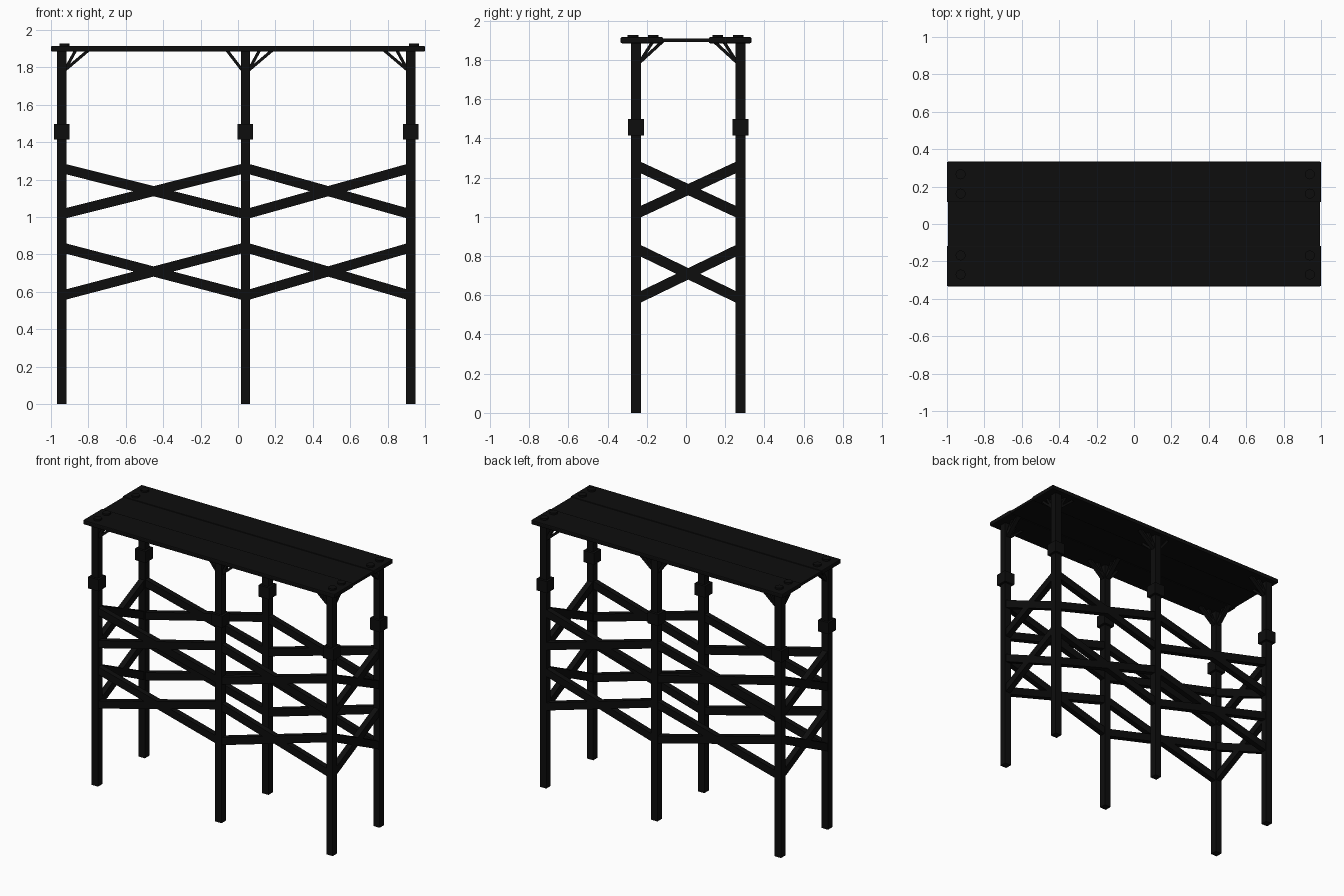
import bpy, math
from mathutils import Vector

cube = bpy.data.objects.get("Cube")
if cube:
    bpy.data.objects.remove(cube, do_unlink=True)

black = bpy.data.materials.new("black_timber")
black.use_nodes = True
black.diffuse_color = (0.004, 0.004, 0.004, 1)
black.node_tree.nodes["Principled BSDF"].inputs["Base Color"].default_value = black.diffuse_color

POSTS_X = (-0.943, 0.04, 0.924)
POSTS_Y = (-0.255, 0.278)
POST = 0.05


def box(name, centre, size, bevel=0):
    bpy.ops.mesh.primitive_cube_add(size=1, location=centre)
    ob = bpy.context.object
    ob.name = name
    ob.scale = size
    bpy.ops.object.transform_apply(location=False, rotation=False, scale=True)
    ob.data.materials.append(black)
    if bevel:
        mod = ob.modifiers.new("edge", "BEVEL")
        mod.width = bevel
        mod.segments = 2
    return ob


def beam(name, start, end, depth, height):
    """Straight timber between two points, with its height kept upright."""
    a, b = Vector(start), Vector(end)
    d = b - a
    ob = box(name, (a + b) / 2, (d.length, depth, height))
    pitch = -math.atan2(d.z, math.hypot(d.x, d.y))
    ob.rotation_euler = (0, pitch, math.atan2(d.y, d.x))
    return ob


def cross(name, p, q):
    """Two crossed braces at each of two levels between two posts."""
    for low, high in ((0.58, 0.838), (1.015, 1.262)):
        beam(name, (*p, low), (*q, high), 0.04, 0.053)
        beam(name, (*p, high), (*q, low), 0.04, 0.053)


def knee(name, x, y, dx, dy, reach):
    """Small strut from the post up to the deck."""
    edge = POST / 2 - 0.008
    beam(name, (x + dx * edge, y + dy * edge, 1.785),
         (x + dx * (edge + reach), y + dy * (edge + reach), 1.895), 0.03, 0.016)


# Deck: two thick outer planks and a thinner middle plank
for side, y in (("front", -0.225), ("back", 0.225)):
    box(side + "_plank", (0, y, 1.9), (2, 0.217, 0.031), 0.006)
box("middle_plank", (0, 0, 1.9), (1.99, 0.236, 0.019))

# Bolt heads at the deck ends
for x in (-0.927, 0.94):
    for y in (-0.27, -0.168, 0.162, 0.266):
        bpy.ops.mesh.primitive_cylinder_add(vertices=12, radius=0.027, depth=0.025,
                                            location=(x, y, 1.915))
        bolt = bpy.context.object
        bolt.name = "bolt_head"
        bolt.data.materials.append(black)

# Posts, collars and knee struts
for y in POSTS_Y:
    inward = 1 if y < 0 else -1
    for i, x in enumerate(POSTS_X):
        box("post", (x, y, 0.9475), (POST, POST, 1.895))
        box("collar", (x, y, 1.456), (0.083, 0.083, 0.083))
        if i < 2:
            for reach in (0.06, 0.13):
                knee("long_knee_strut", x, y, 1, 0, reach)
        if i == 1:
            knee("long_knee_strut", x, y, -1, 0, 0.085)
        if i == 2:
            for reach in (0.06, 0.13):
                knee("long_knee_strut", x, y, -1, 0, reach)
        for reach in (0.07, 0.12):
            knee("cross_knee_strut", x, y, 0, inward, reach)

# Crossed braces along the sides and across both ends
for y in POSTS_Y:
    for x0, x1 in zip(POSTS_X, POSTS_X[1:]):
        cross("side_brace", (x0, y), (x1, y))
for x in (POSTS_X[0], POSTS_X[-1]):
    cross("end_brace", (x, POSTS_Y[0]), (x, POSTS_Y[1]))
